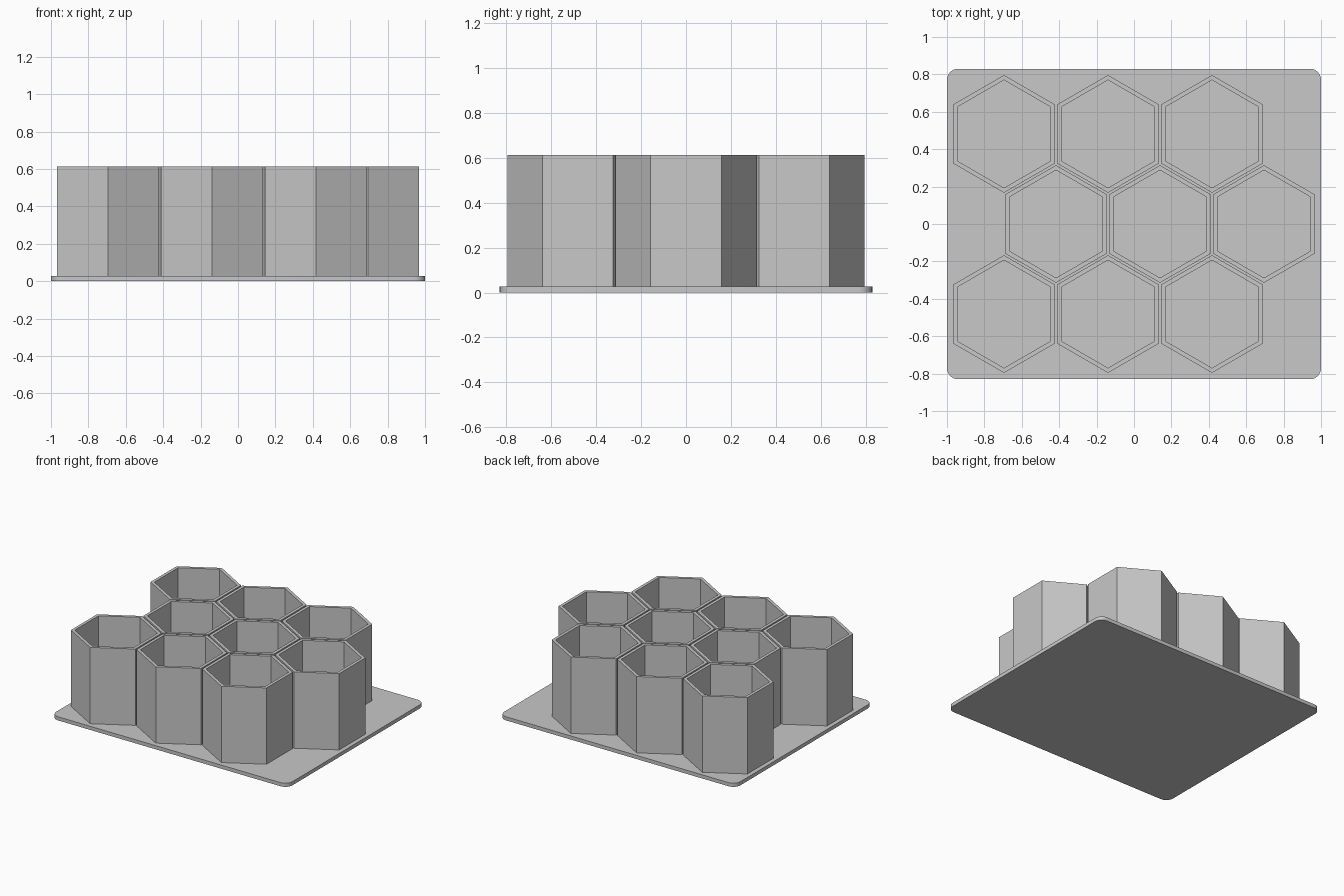
import bpy, bmesh
from math import sin, cos, pi, radians

if "Cube" in bpy.data.objects:
    bpy.data.objects.remove(bpy.data.objects["Cube"], do_unlink=True)

BASE_TOP, HEIGHT = 0.028, 0.612
OUTER, INNER = 0.3145, 0.288
PITCH, ROW = 0.556, 0.4815

grey = bpy.data.materials.new("light_grey")
grey.use_nodes = True
grey.diffuse_color = (0.58, 0.58, 0.58, 1)
grey.node_tree.nodes["Principled BSDF"].inputs["Base Color"].default_value = (0.58, 0.58, 0.58, 1)


def add_object(name, mesh, location=(0, 0, 0)):
    obj = bpy.data.objects.new(name, mesh)
    obj.location = location
    bpy.context.collection.objects.link(obj)
    return obj


def finish_mesh(bm, name):
    bmesh.ops.recalc_face_normals(bm, faces=bm.faces)
    mesh = bpy.data.meshes.new(name)
    bm.to_mesh(mesh)
    bm.free()
    mesh.materials.append(grey)
    return mesh


# Base plate with rounded corners
bm = bmesh.new()
bmesh.ops.create_cube(bm, size=1)
bmesh.ops.scale(bm, vec=(2, 1.66, BASE_TOP), verts=bm.verts)
bmesh.ops.translate(bm, vec=(0, 0, BASE_TOP / 2), verts=bm.verts)
uprights = [e for e in bm.edges if abs(e.verts[0].co.z - e.verts[1].co.z) > BASE_TOP / 2]
bmesh.ops.bevel(bm, geom=uprights, offset=0.06, segments=8, profile=0.5, affect='EDGES')
base = add_object("base_plate", finish_mesh(bm, "base_plate"))
bpy.context.view_layer.objects.active = base
base.select_set(True)
bpy.ops.object.shade_smooth_by_angle(angle=radians(30))
base.select_set(False)


# Hollow hexagonal cell, shared by all the cups
def hexagon(bm, radius, z):
    return [bm.verts.new((radius * sin(i * pi / 3), radius * cos(i * pi / 3), z)) for i in range(6)]


bm = bmesh.new()
rings = [hexagon(bm, r, z) for r, z in
         ((OUTER, BASE_TOP), (OUTER, HEIGHT), (INNER, HEIGHT), (INNER, BASE_TOP))]
for a, b in zip(rings, rings[1:] + rings[:1]):
    for i in range(6):
        j = (i + 1) % 6
        bm.faces.new((a[i], a[j], b[j], b[i]))
cell = finish_mesh(bm, "hex_cup")

# Three staggered rows of three cups
for row in range(3):
    shift = PITCH / 4 if row == 1 else -PITCH / 4
    for col in range(3):
        add_object(f"hex_cup_{row + 1}_{col + 1}", cell,
                   ((col - 1) * PITCH + shift, (row - 1) * ROW, 0))
